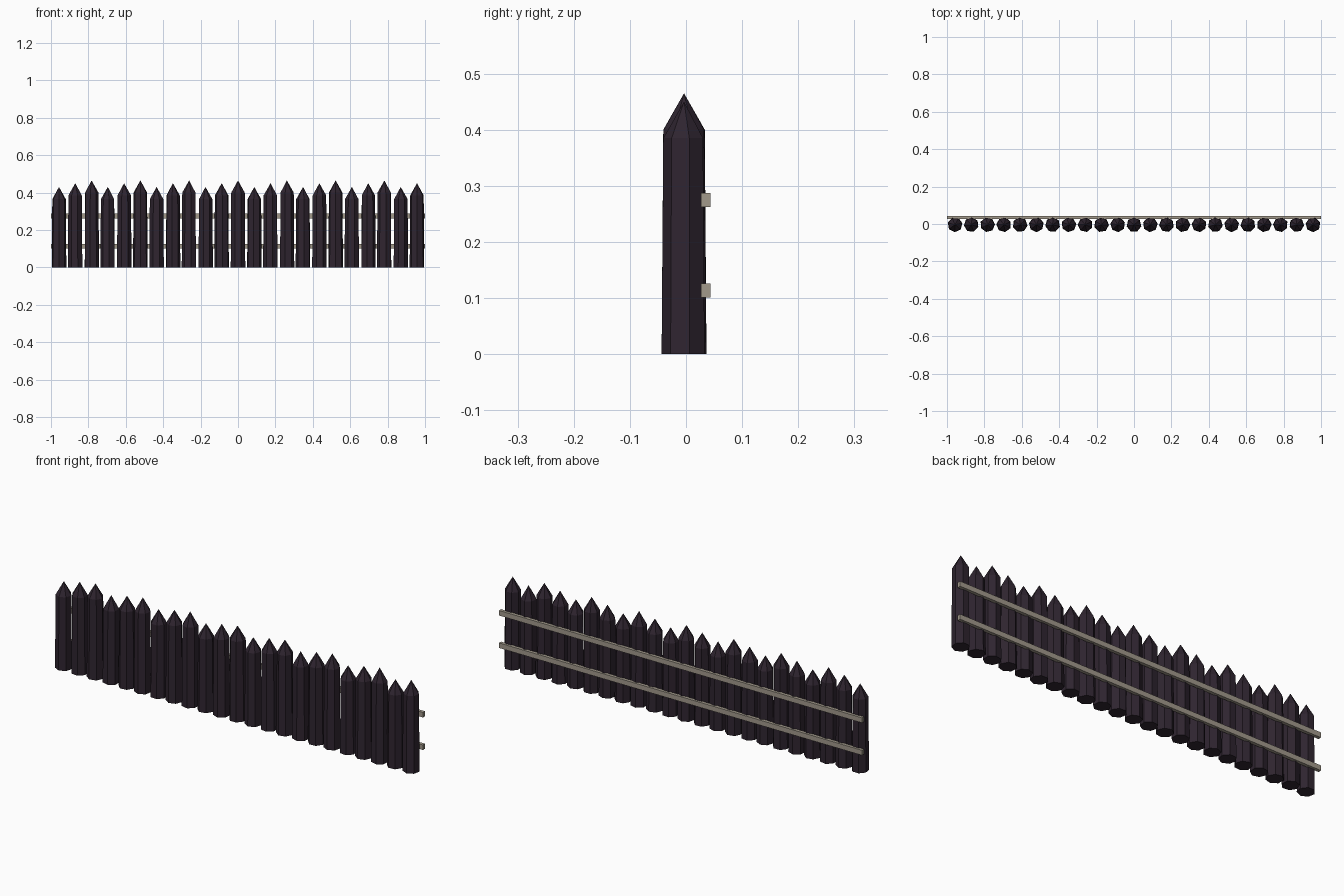
import bpy
import bmesh
import math

cube = bpy.data.objects.get("Cube")
if cube:
    bpy.data.objects.remove(cube, do_unlink=True)


def make_material(name, color):
    mat = bpy.data.materials.new(name)
    mat.use_nodes = True
    mat.diffuse_color = color
    mat.node_tree.nodes["Principled BSDF"].inputs["Base Color"].default_value = color
    return mat


def finish(bm, name, mat):
    bmesh.ops.recalc_face_normals(bm, faces=bm.faces)
    mesh = bpy.data.meshes.new(name)
    bm.to_mesh(mesh)
    bm.free()
    mesh.materials.append(mat)
    obj = bpy.data.objects.new(name, mesh)
    bpy.context.collection.objects.link(obj)
    return obj


dark_wood = make_material("dark wood", (0.028, 0.018, 0.029, 1))
pale_wood = make_material("pale wood", (0.36, 0.32, 0.26, 1))

SIDES = 7
COUNT = 23
SPACING = 0.087
TIP = 0.065
POST_Y = -0.0035
HEIGHTS = (0.43, 0.45, 0.465)


def add_post(index):
    """Tapered seven-sided stake with a pointed top."""
    height = HEIGHTS[index % len(HEIGHTS)]
    turn = 0.256 + (index - COUNT + 1) * 0.37
    bm = bmesh.new()

    def ring(radius, z):
        angles = [turn + math.tau * k / SIDES for k in range(SIDES)]
        return [bm.verts.new((radius * math.cos(a), radius * math.sin(a), z)) for a in angles]

    base = ring(0.040, 0)
    shoulder = ring(0.037, height - TIP)
    tip = bm.verts.new((0, 0, height))
    bm.faces.new(base)
    for k in range(SIDES):
        n = (k + 1) % SIDES
        bm.faces.new((base[k], base[n], shoulder[n], shoulder[k]))
        bm.faces.new((shoulder[k], shoulder[n], tip))
    post = finish(bm, f"post_{index + 1}", dark_wood)
    post.location = ((index - (COUNT - 1) / 2) * SPACING, POST_Y, 0)


def add_rail(name, z):
    """Long square-edged batten across the back of the posts."""
    bm = bmesh.new()
    bmesh.ops.create_cube(bm, size=1)
    bmesh.ops.scale(bm, vec=(2, 0.0165, 0.025), verts=bm.verts)
    rail = finish(bm, name, pale_wood)
    rail.location = (0, 0.035, z)


# Row of stakes
for i in range(COUNT):
    add_post(i)

# Two back rails
add_rail("lower_rail", 0.1135)
add_rail("upper_rail", 0.275)
